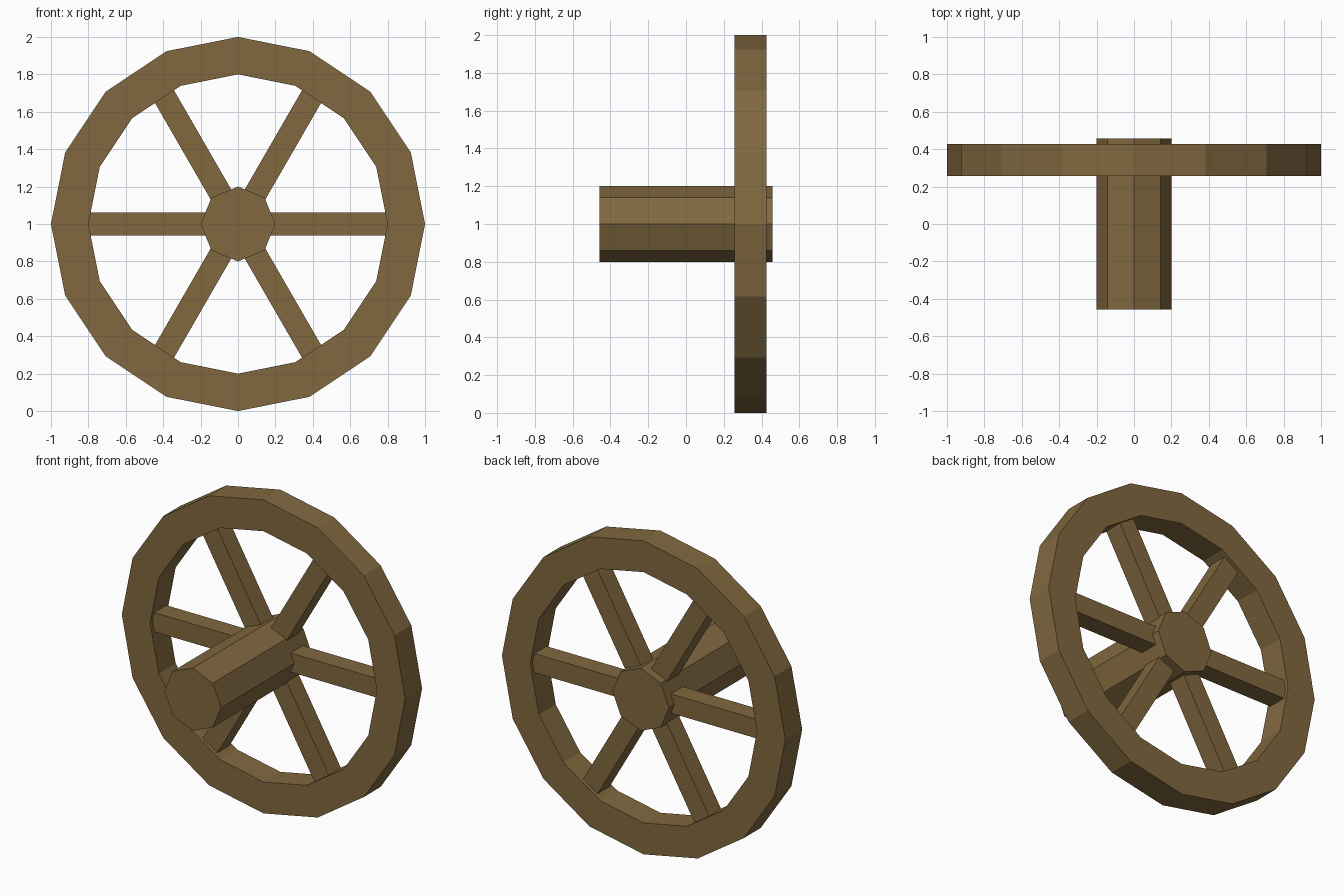
import bpy, bmesh
from math import sin, cos, pi
from mathutils import Matrix, Vector

if "Cube" in bpy.data.objects:
    bpy.data.objects.remove(bpy.data.objects["Cube"])

wood = bpy.data.materials.new("wood")
wood.diffuse_color = (0.22, 0.14, 0.05, 1)
wood.use_nodes = True
wood.node_tree.nodes["Principled BSDF"].inputs["Base Color"].default_value = wood.diffuse_color
RIM_Y = 0.342


def finish(name, bm):
    bmesh.ops.recalc_face_normals(bm, faces=bm.faces)
    mesh = bpy.data.meshes.new(name)
    bm.to_mesh(mesh)
    bm.free()
    mesh.materials.append(wood)
    obj = bpy.data.objects.new(name, mesh)
    bpy.context.collection.objects.link(obj)
    return obj


# Rim: rectangular section swept round 16 sides
bm = bmesh.new()
section = [(1.0, RIM_Y - 0.085), (1.0, RIM_Y + 0.085),
           (0.8, RIM_Y + 0.085), (0.8, RIM_Y - 0.085)]
rings = []
for i in range(16):
    a = i * pi / 8
    rings.append([bm.verts.new((r * cos(a), y, 1 + r * sin(a))) for r, y in section])
for i in range(16):
    p, q = rings[i], rings[(i + 1) % 16]
    for j in range(4):
        k = (j + 1) % 4
        bm.faces.new((p[j], p[k], q[k], q[j]))
finish("rim", bm)

# Hub axle: octagonal prism along y
bm = bmesh.new()
ends = [[bm.verts.new((0.2 * cos(i * pi / 4), y, 1 + 0.2 * sin(i * pi / 4)))
         for i in range(8)] for y in (-0.457, 0.457)]
for i in range(8):
    k = (i + 1) % 8
    bm.faces.new((ends[0][i], ends[0][k], ends[1][k], ends[1][i]))
for end in ends:
    bm.faces.new(end)
finish("hub_axle", bm)

# Six square spokes running from the hub into the rim
INNER, OUTER, THICK = 0.15, 0.82, 0.122
for n in range(6):
    bm = bmesh.new()
    place = (Matrix.Translation((0, RIM_Y, 1))
             @ Matrix.Rotation(n * pi / 3, 4, 'Y')
             @ Matrix.Translation(((INNER + OUTER) / 2, 0, 0))
             @ Matrix.Diagonal((OUTER - INNER, THICK, THICK, 1)))
    bmesh.ops.create_cube(bm, size=1, matrix=place)
    finish(f"spoke_{n + 1}", bm)
